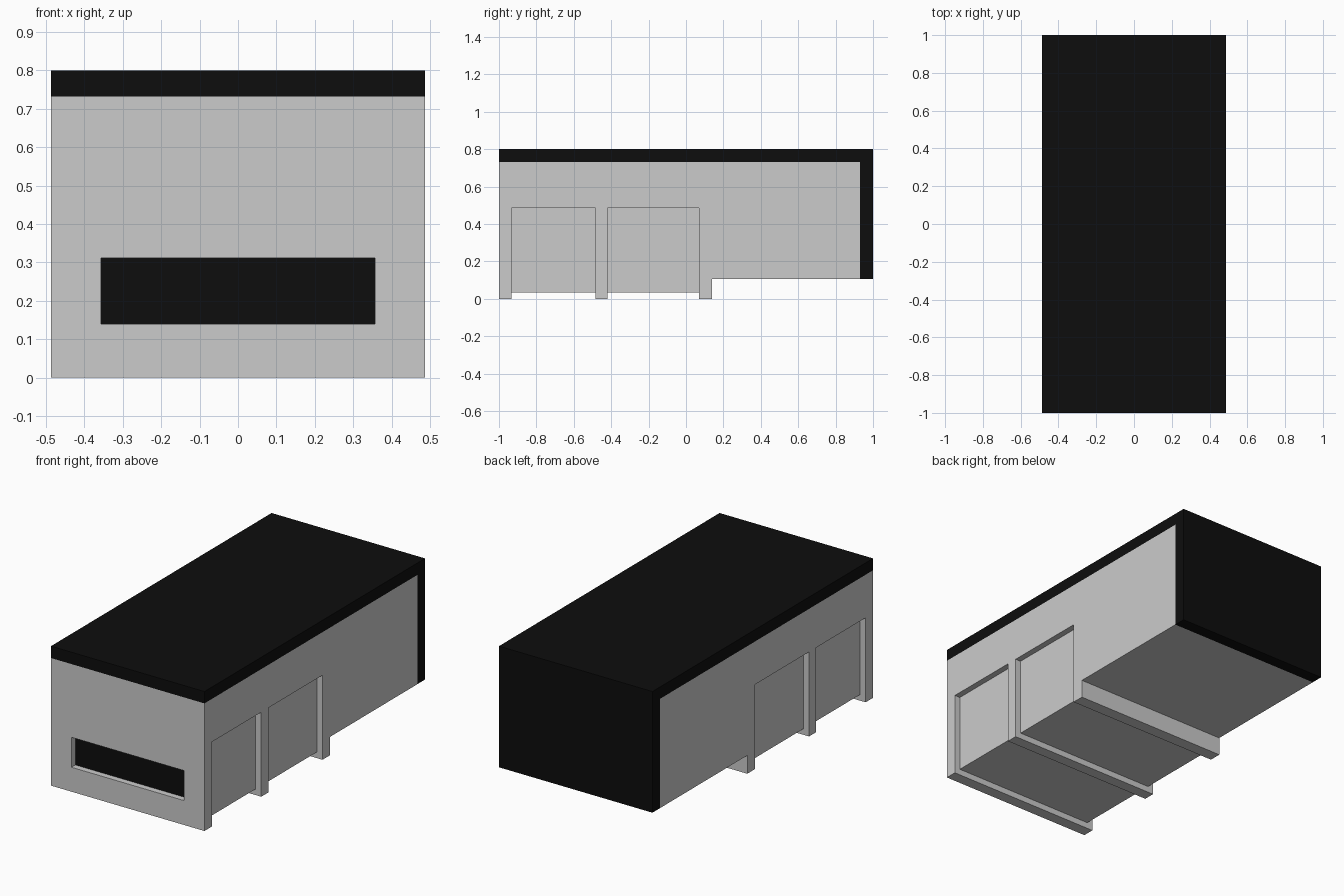
import bpy, bmesh

if "Cube" in bpy.data.objects:
    bpy.data.objects.remove(bpy.data.objects["Cube"])

HALF_W = 0.487      # half width of the building
INSET = 0.035       # depth of bays and front slot
SLOT_X, SLOT_Z = 0.357, (0.14, 0.312)
BAYS = [(-0.933, -0.485), (-0.42, 0.07)]

black = bpy.data.materials.new("black")
black.diffuse_color = (0.004, 0.004, 0.004, 1)
black.use_nodes = True
black.node_tree.nodes["Principled BSDF"].inputs["Base Color"].default_value = black.diffuse_color


def extrude_profile(name, pts, mat=None):
    """Extrude a (y, z) outline across the full width."""
    bm = bmesh.new()
    face = bm.faces.new([bm.verts.new((-HALF_W, y, z)) for y, z in pts])
    ext = bmesh.ops.extrude_face_region(bm, geom=[face])
    verts = [v for v in ext["geom"] if isinstance(v, bmesh.types.BMVert)]
    bmesh.ops.translate(bm, verts=verts, vec=(2 * HALF_W, 0, 0))
    bmesh.ops.recalc_face_normals(bm, faces=bm.faces)
    return finish(name, bm, mat)


def box(name, x, y, z, mat=None):
    """Box from (min, max) ranges."""
    bm = bmesh.new()
    bmesh.ops.create_cube(bm, size=1)
    for v in bm.verts:
        v.co = [r[0] if c < 0 else r[1] for c, r in zip(v.co, (x, y, z))]
    return finish(name, bm, mat)


def finish(name, bm, mat):
    mesh = bpy.data.meshes.new(name)
    bm.to_mesh(mesh)
    bm.free()
    ob = bpy.data.objects.new(name, mesh)
    bpy.context.collection.objects.link(ob)
    if mat:
        mesh.materials.append(mat)
    return ob


def cut(target, x, y, z):
    """Subtract a box and discard the cutter."""
    cutter = box("cutter", x, y, z)
    cutter.hide_render = True
    mod = target.modifiers.new("cut", 'BOOLEAN')
    mod.operation, mod.solver, mod.object = 'DIFFERENCE', 'EXACT', cutter
    bpy.context.view_layer.objects.active = target
    bpy.ops.object.modifier_apply(modifier=mod.name)
    bpy.data.objects.remove(cutter)


# Body side outline with ground ribs, stepping up under the rear
outline = [(-1, 0.732), (-1, 0)]
for y0, y1 in BAYS:
    outline += [(y0, 0), (y0, 0.035), (y1, 0.035), (y1, 0)]
outline += [(0.14, 0), (0.14, 0.105), (0.93, 0.105), (0.93, 0.732)]
body = extrude_profile("body", outline)

# Recessed bays on both sides
for y in BAYS:
    for s in (-1, 1):
        x = sorted((s * (HALF_W - INSET), s * (HALF_W + 0.1)))
        cut(body, x, y, (-0.1, 0.485))

# Front slot with a dark panel set into it
cut(body, (-SLOT_X, SLOT_X), (-1.1, -1 + 2 * INSET), SLOT_Z)
box("front_slot_panel", (-SLOT_X, SLOT_X), (-1 + INSET, -1 + 2 * INSET), SLOT_Z, black)

# Roof slab folding down into the rear wall
extrude_profile("roof_and_rear_wall", [(-1, 0.732), (0.93, 0.732), (0.93, 0.105),
                                       (1, 0.105), (1, 0.8), (-1, 0.8)], black)
